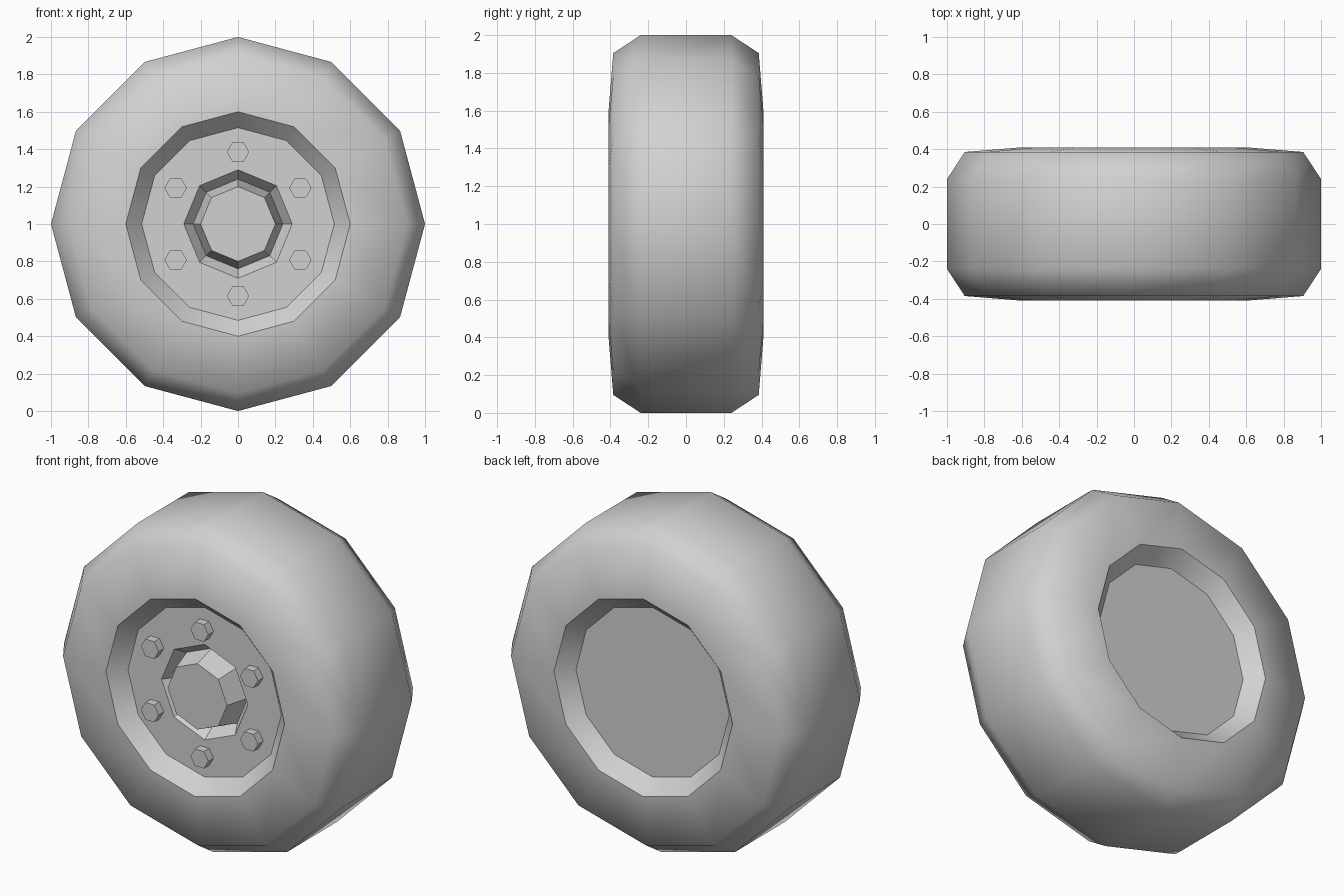
import bpy, bmesh, math
from mathutils import Vector

cube = bpy.data.objects.get("Cube")
if cube:
    bpy.data.objects.remove(cube, do_unlink=True)

grey = bpy.data.materials.new("plain grey")
grey.use_nodes = True
colour = (0.64, 0.64, 0.64, 1)
grey.diffuse_color = colour
grey.node_tree.nodes["Principled BSDF"].inputs["Base Color"].default_value = colour


def ring(bm, radius, y, sides, cx=0, cz=1, turn=0.0):
    """Loop of vertices around the axle, first one at the top."""
    step = math.tau / sides
    return [bm.verts.new((cx + radius * math.sin(i * step + turn), y,
                          cz + radius * math.cos(i * step + turn)))
            for i in range(sides)]


def bridge(bm, a, b):
    n = len(a)
    for i in range(n):
        j = (i + 1) % n
        bm.faces.new((a[i], a[j], b[j], b[i]))


def lathe(bm, profile, sides, cap=False, **place):
    rings = [ring(bm, r, y, sides, **place) for r, y in profile]
    for a, b in zip(rings, rings[1:]):
        bridge(bm, a, b)
    if cap:
        bm.faces.new(rings[-1])
    return rings


def finish(bm, name, outward, smooth=None):
    """Turn each face toward the given direction rule, then make the object."""
    bm.normal_update()
    for f in bm.faces:
        if f.normal.dot(outward(f.calc_center_median())) < 0:
            f.normal_flip()
    mesh = bpy.data.meshes.new(name)
    bm.to_mesh(mesh)
    bm.free()
    mesh.materials.append(grey)
    ob = bpy.data.objects.new(name, mesh)
    bpy.context.collection.objects.link(ob)
    if smooth:
        bpy.ops.object.select_all(action='DESELECT')
        ob.select_set(True)
        bpy.context.view_layer.objects.active = ob
        bpy.ops.object.shade_smooth_by_angle(angle=math.radians(smooth))
    return ob


def radial(c):
    return Vector((c.x, 0, c.z - 1)).normalized()


RIM, DISC, DISC_Y, HUB = 0.6, 0.515, 0.32, 0.29

# Tyre: rounded tread and sidewalls
half = [(RIM, 0.41), (0.905, 0.385), (1.0, 0.24)]
bm = bmesh.new()
lathe(bm, [(r, -y) for r, y in half] + half[::-1], 12)
finish(bm, "tyre", lambda c: radial(c) * 0.5 + Vector((0, c.y * 3, 0)), 65)

# Sloping rim on each side
for side, name in ((-1, "front_rim"), (1, "back_rim")):
    bm = bmesh.new()
    lathe(bm, [(RIM, side * 0.41), (DISC, side * DISC_Y)], 12)
    finish(bm, name, lambda c: -radial(c), 35)

# Closed back disc
bm = bmesh.new()
bm.faces.new(ring(bm, DISC, DISC_Y, 12))
finish(bm, "back_disc", lambda c: Vector((0, 1, 0)))

# Front disc with an eight-sided opening
bm = bmesh.new()
for loop in (ring(bm, DISC, -DISC_Y, 12), ring(bm, HUB, -DISC_Y, 8)):
    for a, b in zip(loop, loop[1:] + loop[:1]):
        bm.edges.new((a, b))
bmesh.ops.triangle_fill(bm, edges=bm.edges[:], use_beauty=True,
                        normal=(0, -1, 0))
finish(bm, "front_disc", lambda c: Vector((0, -1, 0)))

# Funnel sinking into the disc, with the raised hub cap inside it
bm = bmesh.new()
lathe(bm, [(HUB, -DISC_Y), (0.24, -0.25)], 8)
finish(bm, "hub_recess", lambda c: -radial(c))
bm = bmesh.new()
lathe(bm, [(0.24, -0.25), (0.2, -0.39)], 8, cap=True)
finish(bm, "hub_cap", lambda c: radial(c) + Vector((0, -0.1, 0)))

# Six hexagonal wheel bolts
for i in range(6):
    angle = i * math.tau / 6
    cx, cz = 0.385 * math.sin(angle), 1 + 0.385 * math.cos(angle)
    bm = bmesh.new()
    lathe(bm, [(0.06, -DISC_Y), (0.06, -0.37)], 6, cap=True,
          cx=cx, cz=cz, turn=math.pi / 6)
    centre = Vector((cx, -DISC_Y, cz))
    finish(bm, f"bolt_{i + 1}", lambda c: c - centre)
